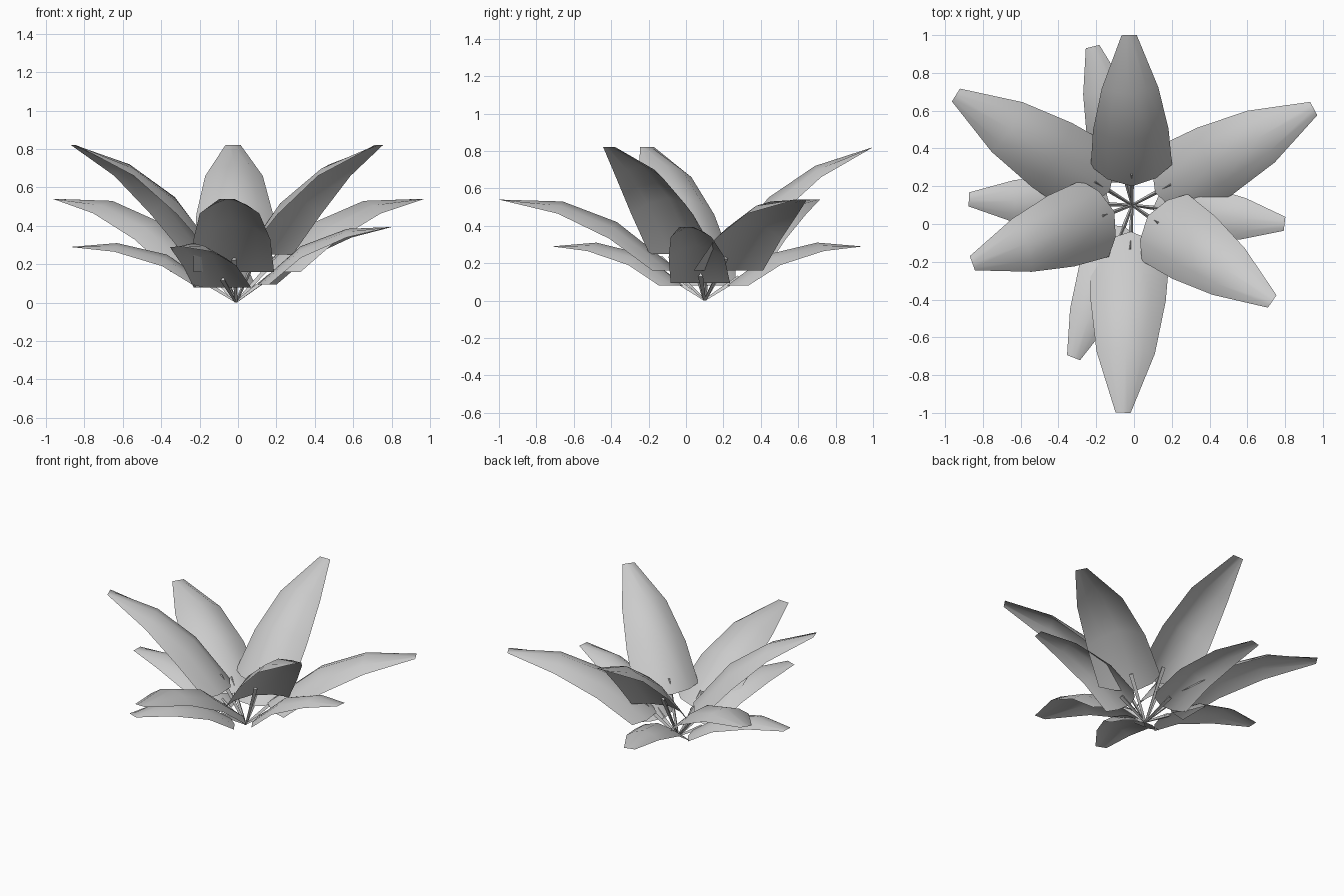
import bpy
import bmesh
from math import radians, cos, sin
from mathutils import Vector

cube = bpy.data.objects.get("Cube")
if cube:
    bpy.data.objects.remove(cube, do_unlink=True)

mat = bpy.data.materials.new("pale grey")
mat.use_nodes = True
grey = (0.6, 0.6, 0.6, 1.0)
mat.diffuse_color = grey
mat.node_tree.nodes["Principled BSDF"].inputs["Base Color"].default_value = grey

ROOT = Vector((-0.01, 0.1, 0.0))
ACROSS = (-1, -0.6, 0, 0.6, 1)

# Rows from base to tip: distance out, height, half width, edge drop, edge push
UPPER = [(0.10, 0.25, 0.215, 0.0, 0.11), (0.34, 0.55, 0.20, 0.09, 0.06),
         (0.59, 0.72, 0.15, 0.06, 0.03), (0.90, 0.82, 0.04, 0.0, 0.0)]
MIDDLE = [(0.14, 0.16, 0.21, 0.0, 0.13), (0.47, 0.42, 0.20, 0.09, 0.03),
          (0.76, 0.53, 0.155, 0.065, 0.02), (1.10, 0.54, 0.04, 0.0, 0.0)]
LOWER = [(0.12, 0.08, 0.16, 0.0, 0.08), (0.36, 0.25, 0.15, 0.06, 0.02),
         (0.62, 0.31, 0.11, 0.045, 0.01), (0.865, 0.29, 0.037, 0.0, 0.0)]


def finish(bm, name, smooth):
    bmesh.ops.recalc_face_normals(bm, faces=bm.faces)
    mesh = bpy.data.meshes.new(name)
    for f in bm.faces:
        f.smooth = smooth
    bm.to_mesh(mesh)
    bm.free()
    mesh.materials.append(mat)
    obj = bpy.data.objects.new(name, mesh)
    bpy.context.collection.objects.link(obj)


def leaf(name, rows, angle, reach=1.0, lift=0.0):
    """Arched blade with a rounded base, pointing out at the given angle."""
    a = radians(angle)
    out, side = Vector((cos(a), sin(a), 0)), Vector((-sin(a), cos(a), 0))
    bm = bmesh.new()
    grid = []
    for dist, height, half, drop, push in rows:
        line = []
        for t in ACROSS:
            p = ROOT + out * (dist * reach + push * t * t) + side * half * t
            p.z = height + lift * dist - drop * t * t
            line.append(bm.verts.new(p))
        grid.append(line)
    for low, high in zip(grid, grid[1:]):
        for i in range(len(ACROSS) - 1):
            bm.faces.new((low[i], low[i + 1], high[i + 1], high[i]))
    bm.normal_update()
    finish(bm, name + "_leaf", True)

    # Stalk from the root to the underside of the blade
    d0, z0 = rows[0][:2]
    d1, z1 = rows[1][:2]
    k = 0.3
    end = ROOT + out * (d0 + (d1 - d0) * k) * reach
    end.z = z0 + (z1 - z0) * k + lift * d0 - 0.01
    up = (end - ROOT).cross(side).normalized()
    bm = bmesh.new()
    rings = []
    for centre, r in ((ROOT, 0.008), (end, 0.016)):
        ring = []
        for i in range(3):
            b = radians(90 + 120 * i)
            p = centre + (side * cos(b) + up * sin(b)) * r
            p.z = max(p.z, 0)
            ring.append(bm.verts.new(p))
        rings.append(ring)
    for i in range(3):
        j = (i + 1) % 3
        bm.faces.new((rings[0][i], rings[0][j], rings[1][j], rings[1][i]))
    bm.faces.new(rings[1])
    finish(bm, name + "_stalk", False)


# Upper tier
leaf("upper_back", UPPER, 91)
leaf("upper_left_side", UPPER, 200)
leaf("upper_right_side", UPPER, -34.5)
# Middle tier
leaf("middle_right_side", MIDDLE, 28, 0.99)
leaf("middle_left_side", MIDDLE, 148)
leaf("middle_front", MIDDLE, 267.5)
# Lower tier
leaf("lower_right_side", LOWER, -7, 0.94, 0.12)
leaf("lower_left_side", LOWER, 178)
leaf("lower_back", LOWER, 104)
leaf("lower_front", LOWER, 249)
